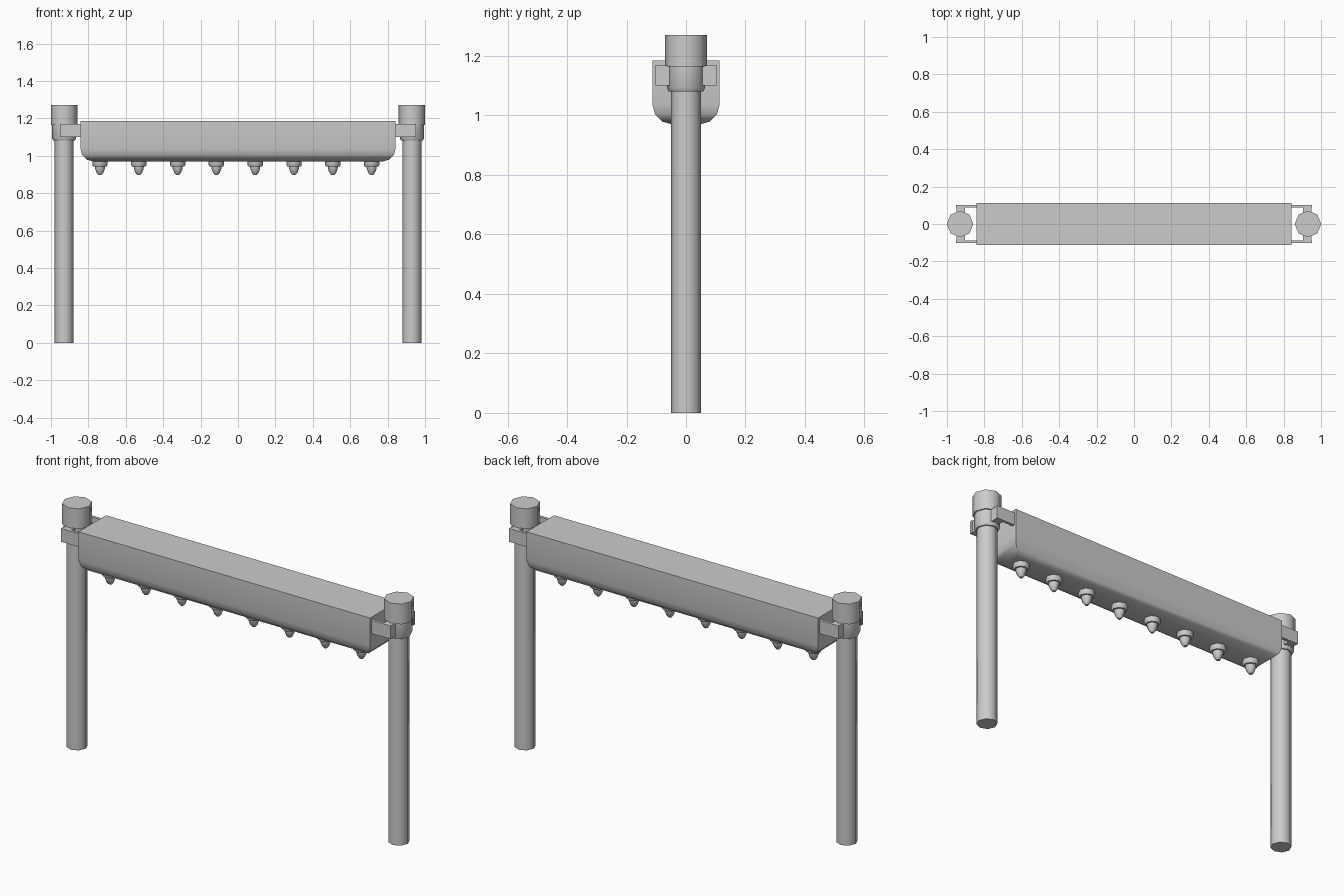
import bpy, bmesh
from math import radians

if "Cube" in bpy.data.objects:
    bpy.data.objects.remove(bpy.data.objects["Cube"])


def finish(bm, name, smooth=True):
    bmesh.ops.recalc_face_normals(bm, faces=bm.faces)
    mesh = bpy.data.meshes.new(name)
    bm.to_mesh(mesh)
    bm.free()
    ob = bpy.data.objects.new(name, mesh)
    bpy.context.collection.objects.link(ob)
    if smooth:
        bpy.ops.object.select_all(action='DESELECT')
        ob.select_set(True)
        bpy.context.view_layer.objects.active = ob
        bpy.ops.object.shade_smooth_by_angle(angle=radians(50))
    return ob


def box_bm(x0, x1, y0, y1, z0, z1):
    bm = bmesh.new()
    bmesh.ops.create_cube(bm, size=1)
    bmesh.ops.scale(bm, vec=(x1 - x0, y1 - y0, z1 - z0), verts=bm.verts)
    bmesh.ops.translate(bm, vec=((x0 + x1) / 2, (y0 + y1) / 2, (z0 + z1) / 2), verts=bm.verts)
    return bm


def box(name, *bounds):
    return finish(box_bm(*bounds), name, False)


def turned(name, x, profile, sides=8):
    """Closed solid of revolution from (radius, z) pairs around a vertical axis at x."""
    bm = bmesh.new()
    rings = []
    for r, z in profile:
        ring = bmesh.ops.create_circle(bm, segments=sides, radius=r)["verts"]
        bmesh.ops.translate(bm, vec=(x, 0, z), verts=ring)
        rings.append(ring)
    for a, b in zip(rings, rings[1:]):
        for i in range(sides):
            j = (i + 1) % sides
            bm.faces.new((a[i], a[j], b[j], b[i]))
    bm.faces.new(rings[0])
    bm.faces.new(rings[-1])
    return finish(bm, name)


# Hanging housing: box with its bottom edges rounded
bm = box_bm(-0.842, 0.842, -0.113, 0.113, 0.97, 1.185)
bottom = [e for e in bm.edges if all(v.co.z < 1 for v in e.verts)]
bmesh.ops.bevel(bm, geom=bottom, offset=0.067, offset_type='OFFSET',
                segments=3, profile=0.5, affect='EDGES')
finish(bm, "housing")

for side, s in (("left", -1), ("right", 1)):
    x = 0.93 * s
    # Post with collar and cap
    turned(side + "_post", x, [(0.051, 0), (0.051, 1.17)])
    turned(side + "_collar", x, [(0.058, 1.081), (0.064, 1.092), (0.064, 1.168)])
    turned(side + "_cap", x, [(0.071, 1.165), (0.071, 1.271)])
    # U-shaped bracket joining post and housing
    xs = sorted((0.904 * s, 0.95 * s))
    box(side + "_bracket_bar", *xs, -0.1, 0.1, 1.10, 1.167)
    xs = sorted((0.83 * s, 0.952 * s))
    box(side + "_bracket_front_arm", *xs, -0.102, -0.087, 1.10, 1.169)
    box(side + "_bracket_back_arm", *xs, 0.087, 0.102, 1.10, 1.169)

# Row of nozzles under the housing
for i in range(8):
    x = -0.738 + 0.2075 * i
    turned(f"nozzle_collar_{i + 1}", x, [(0.036, 0.942), (0.041, 0.95), (0.041, 0.975)])
    turned(f"nozzle_tip_{i + 1}", x,
           [(0.009, 0.898), (0.018, 0.909), (0.026, 0.93), (0.028, 0.95)])
